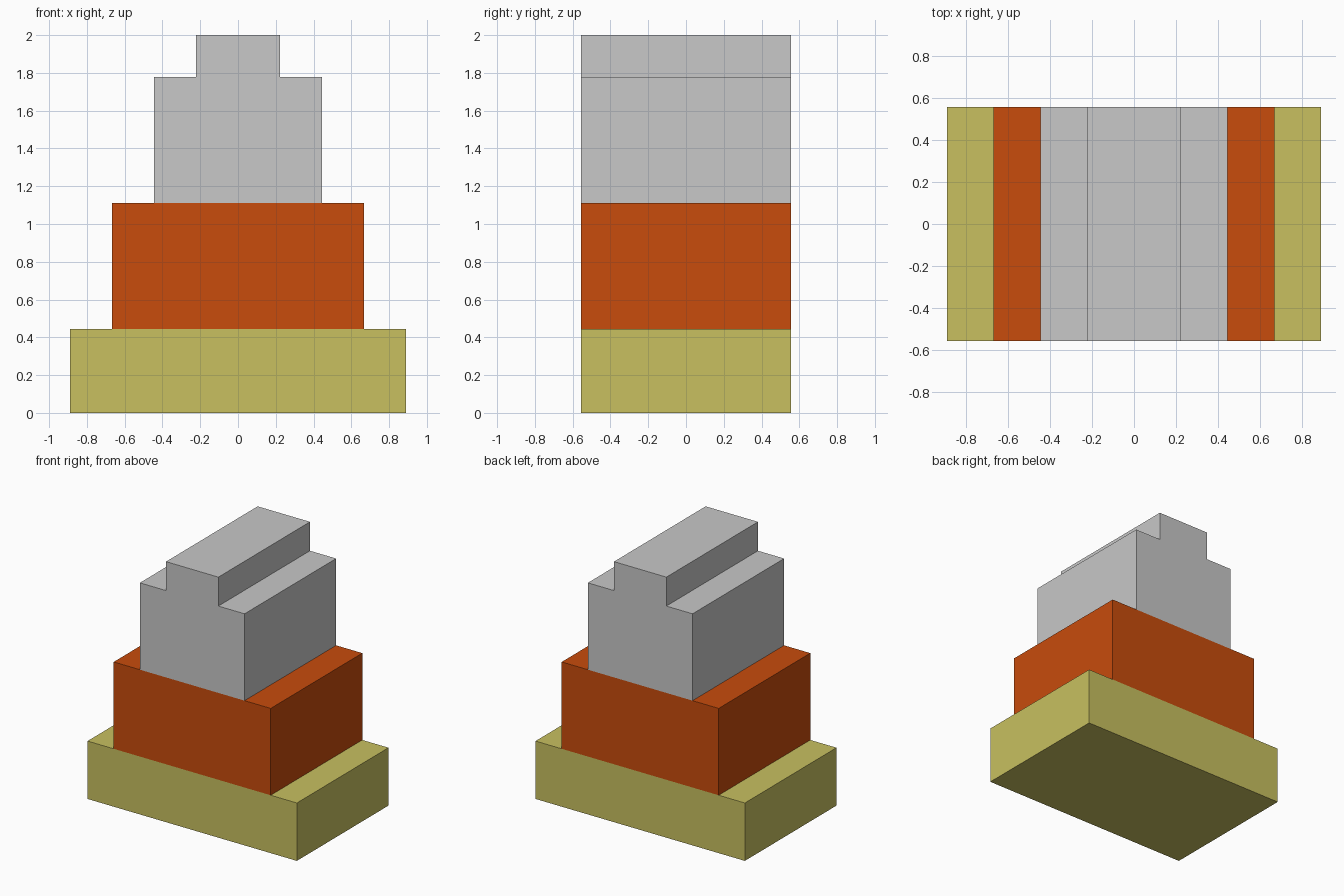
import bpy
import bmesh

if "Cube" in bpy.data.objects:
    bpy.data.objects.remove(bpy.data.objects["Cube"])

U = 2 / 9          # the model sits on a grid of nine units in height
HALF_DEPTH = 2.5 * U


def linear(c):
    c /= 255
    return c / 12.92 if c <= 0.04045 else ((c + 0.055) / 1.055) ** 2.4


def material(name, rgb):
    mat = bpy.data.materials.new(name)
    mat.diffuse_color = (*[linear(c) for c in rgb], 1)
    mat.use_nodes = True
    mat.node_tree.nodes["Principled BSDF"].inputs["Base Color"].default_value = mat.diffuse_color
    return mat


def extruded(name, right_side, mat):
    """Mirror a right-hand (x, z) outline and extrude it along y."""
    outline = right_side + [(-x, z) for x, z in reversed(right_side)]
    bm = bmesh.new()
    face = bm.faces.new([bm.verts.new((x * U, -HALF_DEPTH, z * U)) for x, z in outline])
    result = bmesh.ops.extrude_face_region(bm, geom=[face])
    new_verts = [g for g in result["geom"] if isinstance(g, bmesh.types.BMVert)]
    bmesh.ops.translate(bm, verts=new_verts, vec=(0, 2 * HALF_DEPTH, 0))
    bmesh.ops.recalc_face_normals(bm, faces=bm.faces)
    mesh = bpy.data.meshes.new(name)
    bm.to_mesh(mesh)
    bm.free()
    mesh.materials.append(mat)
    obj = bpy.data.objects.new(name, mesh)
    bpy.context.collection.objects.link(obj)
    return obj


yellow = material("dull_yellow", (200, 192, 96))
orange = material("burnt_orange", (200, 76, 12))
grey = material("light_grey", (200, 200, 200))

# Wide base, middle block, and stepped top
extruded("base_block", [(4, 0), (4, 2)], yellow)
extruded("middle_block", [(3, 2), (3, 5)], orange)
extruded("stepped_top", [(2, 5), (2, 8), (1, 8), (1, 9)], grey)
